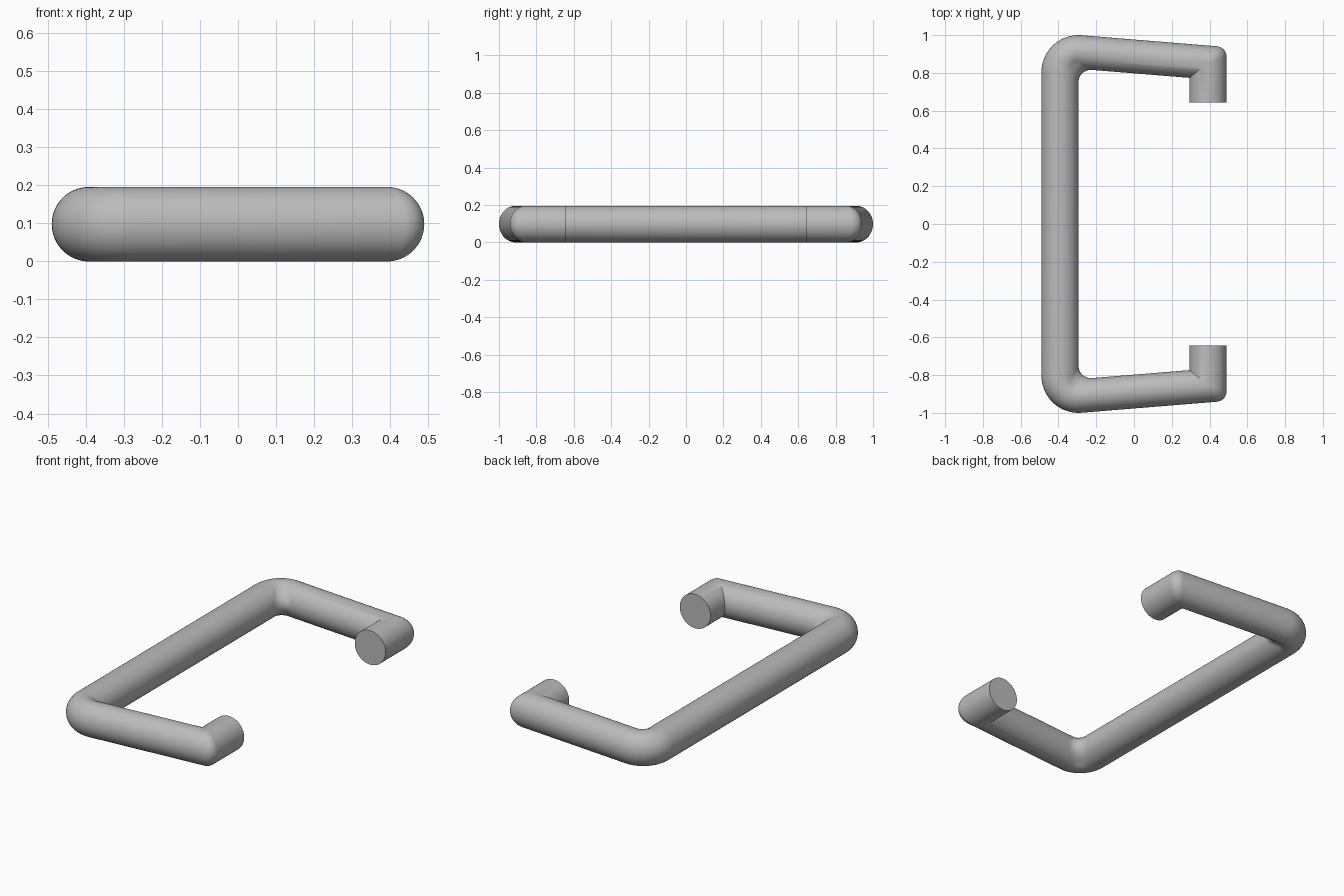
import bpy, bmesh, math
from mathutils import Vector, Matrix

cube = bpy.data.objects.get("Cube")
if cube:
    bpy.data.objects.remove(cube, do_unlink=True)

R = 0.098            # tube radius
BAR_X = 0.392        # centre line of the grip bar and of the stubs
CORNER_Y = 0.919     # where the bar and arm centre lines meet
ARM_FLAT = 0.91      # arms are slightly slimmer sideways
TILT = math.radians(4.65)
STUB_END = 0.643
SIDES, ARC = 64, 14

metal = bpy.data.materials.new("satin grey")
metal.use_nodes = True
grey = (0.5, 0.5, 0.5, 1)
metal.diffuse_color = grey
metal.node_tree.nodes["Principled BSDF"].inputs["Base Color"].default_value = grey

up = Vector((0, 1))
down = Vector((0, -1))
along = Vector((math.cos(TILT), -math.sin(TILT)))


def fillet(corner, d_in, d_out, radius):
    """Arc points that round a clockwise corner."""
    turn = d_in.angle(d_out)
    normal = Vector((d_in.y, -d_in.x))
    centre = corner - d_in * radius * math.tan(turn / 2) + normal * radius
    return [centre - Matrix.Rotation(-turn * i / ARC, 2) @ normal * radius
            for i in range(ARC + 1)]


def strand(angle):
    """One lengthwise line of the tube, from the middle of the bar to a stub end."""
    u = R * math.cos(angle)          # offset towards the inside of the handle
    z = R + R * math.sin(angle)
    arm_y = lambda x: (CORNER_Y - (x + BAR_X) * math.tan(TILT)
                       - u * ARM_FLAT / math.cos(TILT))
    x1, x2 = -BAR_X + u, BAR_X - u
    big = max(R - u, 0.066 * u / R)
    small = 0.056 * max(-u, 0) / R
    path = [Vector((x1, 0))]
    path += fillet(Vector((x1, arm_y(x1))), up, along, big)
    path += fillet(Vector((x2, arm_y(x2))), along, down, small)
    path.append(Vector((x2, STUB_END)))
    return [(p.x, p.y, z) for p in path]


# Half of the handle, skinned between neighbouring strands
bm = bmesh.new()
strands = [[bm.verts.new(p) for p in strand(math.tau * i / SIDES)]
           for i in range(SIDES)]
for i, a in enumerate(strands):
    b = strands[(i + 1) % SIDES]
    for j in range(len(a) - 1):
        bm.faces.new((a[j], a[j + 1], b[j + 1], b[j]))
bm.faces.new([s[-1] for s in strands])
bmesh.ops.remove_doubles(bm, verts=bm.verts, dist=0.00002)
bmesh.ops.recalc_face_normals(bm, faces=bm.faces)
# The open end is at the mirror plane, so make sure the cap faces along -y
cap = min(bm.faces, key=lambda f: -len(f.verts))
if cap.normal.y > 0:
    bmesh.ops.reverse_faces(bm, faces=bm.faces)
mesh = bpy.data.meshes.new("pull_handle")
bm.to_mesh(mesh)
bm.free()
mesh.materials.append(metal)

handle = bpy.data.objects.new("pull_handle", mesh)
bpy.context.collection.objects.link(handle)
bpy.context.view_layer.objects.active = handle
handle.select_set(True)
bpy.ops.object.shade_smooth_by_angle(angle=math.radians(30))

# Mirror to the other half
mirror = handle.modifiers.new("other_half", 'MIRROR')
mirror.use_axis = (False, True, False)
mirror.use_clip = True
